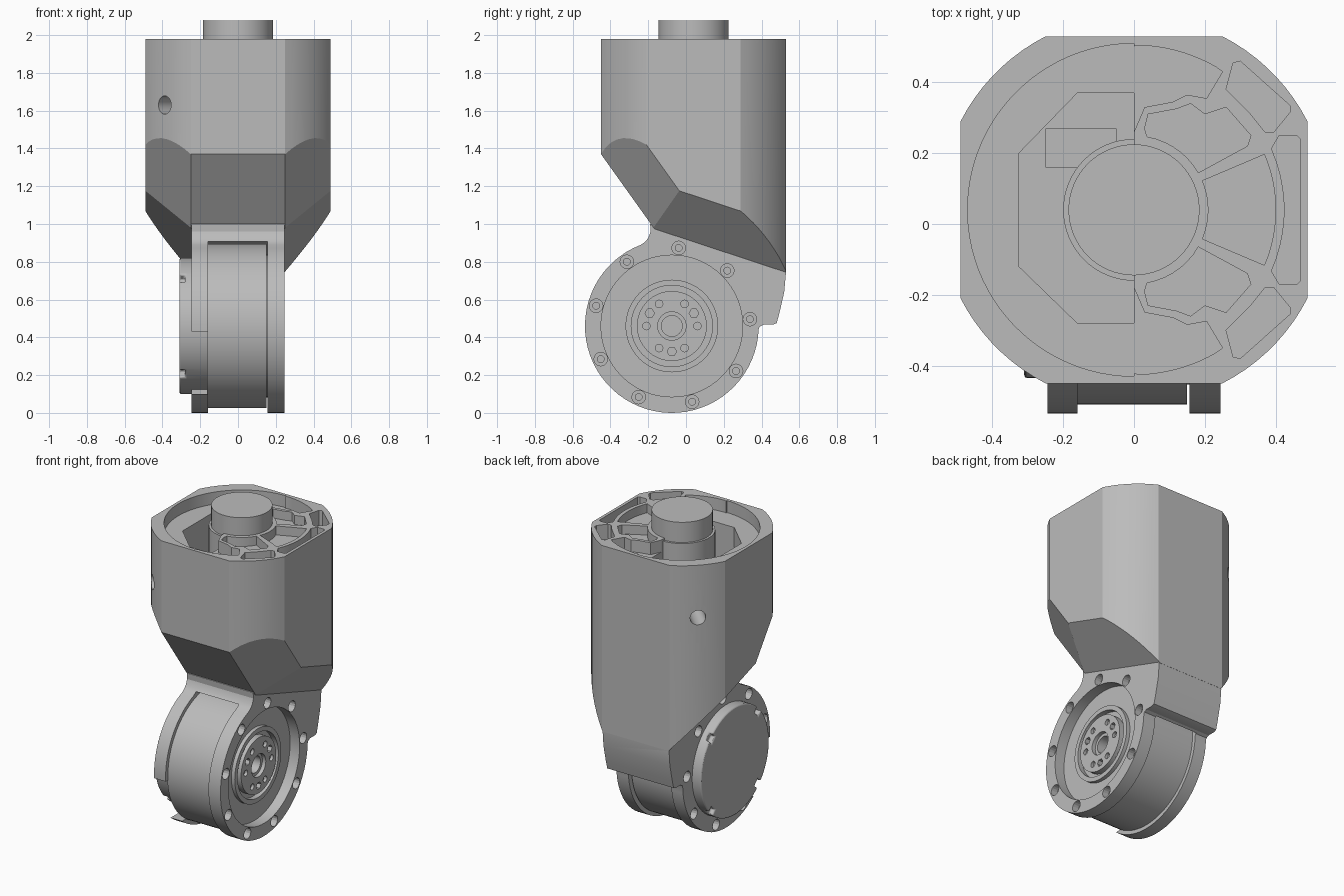
import bpy, bmesh, math
from mathutils import Vector, Matrix

cube = bpy.data.objects.get("Cube")
if cube:
    bpy.data.objects.remove(cube, do_unlink=True)

grey = bpy.data.materials.new("machined_grey")
grey.use_nodes = True
colour = (0.5, 0.5, 0.5, 1)
grey.diffuse_color = colour
grey.node_tree.nodes["Principled BSDF"].inputs["Base Color"].default_value = colour

TOP = (0, 0.04)          # centre of the upper joint (x, y)
SIDE = (-0.075, 0.46)    # centre of the lower joint (y, z)


def arc(c, r, start=0, end=360, n=64):
    """Points on an arc; a full circle leaves out the repeated end point."""
    steps = n if end - start == 360 else n - 1
    angles = [math.radians(start + (end - start) * i / steps) for i in range(n)]
    return [(c[0] + r * math.cos(a), c[1] + r * math.sin(a)) for a in angles]


def sector(r1, r2, a1, a2):
    return arc(TOP, r1, a1, a2, 12) + arc(TOP, r2, a1, a2, 16)[::-1]


def ring_of(c, r, size, angles, n=16):
    """Small circles spread around a centre."""
    return [arc(p, size, n=n) for a in angles for p in arc(c, r, a, a + 1, 2)[:1]]


def flip(poly):
    return [(x, 2 * TOP[1] - y) for x, y in poly]


def link(name, bm):
    bmesh.ops.recalc_face_normals(bm, faces=bm.faces)
    mesh = bpy.data.meshes.new(name)
    bm.to_mesh(mesh)
    bm.free()
    mesh.materials.append(grey)
    ob = bpy.data.objects.new(name, mesh)
    bpy.context.collection.objects.link(ob)
    return ob


def prism(name, polys, a, b, axis="Z"):
    """Extrude one or more outlines from a to b along an axis."""
    bm = bmesh.new()
    for poly in polys:
        place = (lambda u, v, w: (w, u, v)) if axis == "X" else (lambda u, v, w: (u, v, w))
        low = [bm.verts.new(place(u, v, a)) for u, v in poly]
        high = [bm.verts.new(place(u, v, b)) for u, v in poly]
        bm.faces.new(low)
        bm.faces.new(high)
        for i in range(len(poly)):
            j = (i + 1) % len(poly)
            bm.faces.new((low[i], low[j], high[j], high[i]))
    return link(name, bm)


def combine(target, other, operation="DIFFERENCE"):
    mod = target.modifiers.new("cut", "BOOLEAN")
    mod.operation = operation
    mod.solver = "EXACT"
    mod.object = other
    bpy.context.view_layer.update()
    with bpy.context.temp_override(object=target, active_object=target):
        bpy.ops.object.modifier_apply(modifier=mod.name)
    bpy.data.objects.remove(other, do_unlink=True)


def cut(target, polys, a, b, axis="Z"):
    combine(target, prism("cutter", polys, a, b, axis))


def trim(ob, point, normal):
    """Slice away everything on the outer side of a plane."""
    bm = bmesh.new()
    bm.from_mesh(ob.data)
    geom = bm.verts[:] + bm.edges[:] + bm.faces[:]
    bmesh.ops.bisect_plane(bm, geom=geom, plane_co=point, plane_no=Vector(normal).normalized(),
                           clear_outer=True)
    bmesh.ops.holes_fill(bm, edges=[e for e in bm.edges if e.is_boundary])
    bmesh.ops.recalc_face_normals(bm, faces=bm.faces)
    bm.to_mesh(ob.data)
    bm.free()


# Housing: square with rounded corners, tapered underneath by sloping planes
outline = []
for quarter in range(4):
    outline += arc(TOP, 0.55, 27 + 90 * quarter, 63 + 90 * quarter, 10)
housing = prism("housing", [outline], 0.74, 1.98)
trim(housing, (0, -0.45, 1.37), (0, -0.35, -0.25))
for s in (-1, 1):
    trim(housing, (s * 0.25, -0.45, 1.37), (s * 0.0965, -0.084, -0.06))
    trim(housing, (s * 0.24, -0.2, 0.98), (s, -0.33, -1))

# Fork: neck and round flanges, hollowed for the drum
fork = [(-0.1, 1.05), (-0.19, 1.0), (-0.187, 0.96), (-0.2, 0.925), (-0.22, 0.903)]
fork += arc(SIDE, 0.46, 111, 358, 48)
fork += [(0.39, 0.457), (0.41, 0.467), (0.46, 0.467), (0.48, 0.475), (0.495, 0.53),
         (0.52, 0.64), (0.529, 0.74), (0.5, 1.0)]
combine(housing, prism("fork", [fork], -0.245, 0.245, "X"), "UNION")
cut(housing, [arc(SIDE, 0.47)], -0.16, 0.157, "X")
cut(housing, [arc(SIDE, 0.375)], 0.1, 0.3, "X")
cut(housing, [[(-0.6, 0.1), (-0.2, 0.1), (-0.2, 0.43), (-0.6, 0.43)]], -0.3, -0.15, "X")

# Flange screw holes, counterbored on both sides
screws = range(5, 365, 40)
for s in (-1, 1):
    ends = sorted((s * 0.2, s * 0.3))
    cut(housing, ring_of(SIDE, 0.415, 0.036, screws), *ends, "X")
    cut(housing, ring_of(SIDE, 0.415, 0.018, screws), *sorted((s * 0.18, s * 0.22)), "X")

# Open half: shallow round recess above a deep well
cut(housing, [arc(TOP, 0.47, 90, 270, 48)], 1.9, 2.1)
cut(housing, [[(0, 0.37), (-0.16, 0.37), (-0.325, 0.2), (-0.325, -0.12),
               (-0.16, -0.28), (0, -0.28)]], 1.3, 2.1)

# Ribbed half: pockets mirrored front to back
corner = [(0.26, 0.38), (0.28, 0.455), (0.3, 0.46), (0.44, 0.335), (0.44, 0.315),
          (0.395, 0.26), (0.37, 0.26), (0.33, 0.31)]
web = [(0.03, 0.27), (0.04, 0.31), (0.12, 0.325), (0.16, 0.34), (0.2, 0.31), (0.26, 0.33),
       (0.33, 0.25), (0.32, 0.22)] + arc(TOP, 0.21, 30, 80, 8)
gap = [(-0.01, 0.5)] + arc(TOP, 0.465, 88, 60, 10) + [(0.25, 0.43), (0.205, 0.355),
       (0.15, 0.365), (0.11, 0.345), (0.03, 0.33), (0, 0.26), (-0.01, 0.26)]
edge = arc(TOP, 0.425, -24, 24, 10) + [(0.41, 0.25), (0.46, 0.25), (0.47, 0.24),
                                       (0.47, -0.16), (0.46, -0.17), (0.41, -0.17)]
for depth, shapes in ((1.9, [gap, flip(gap)]), (1.88, [corner, flip(corner), edge]),
                      (1.92, [web, flip(web), sector(0.21, 0.4, -23, 23)])):
    cut(housing, shapes, depth, 2.1)
cut(housing, [arc(TOP, 0.185)], 1.3, 2.1)

# Cross holes through the two right-hand corners
for angle in (135, 225):
    hole = prism("cutter", [arc((0, 1.63), 0.048, n=24)], 0.3, 0.7, "X")
    hole.data.transform(Matrix.Translation((0, TOP[1], 0)) @ Matrix.Rotation(math.radians(angle), 4, "Z"))
    combine(housing, hole)


def hub(name, centre, low, high, axis, radius, bore, turn):
    """Output hub with a bore, six plain holes and three socket screws."""
    ob = prism(name, [arc(centre, radius)], low, high, axis)
    cut(ob, [arc(centre, bore, n=48)], high - 0.15, high + 0.1, axis)
    cut(ob, ring_of(centre, 0.135, 0.02, range(turn, turn + 360, 60)), high - 0.02, high + 0.1, axis)
    cut(ob, ring_of(centre, 0.135, 0.025, range(turn + 30, turn + 390, 120), 6),
        high - 0.05, high + 0.1, axis)
    return ob


# Upper joint: hub inside a sleeve
parts = [housing, hub("upper_hub", TOP, 1.25, 1.995, "Z", 0.165, 0.09, 30)]
sleeve = prism("upper_sleeve", [arc(TOP, 0.2)], 1.25, 1.965)
cut(sleeve, [arc(TOP, 0.172)], 1.85, 2.1)
cut(sleeve, [arc(TOP, 0.16)], 1.3, 1.9)
parts.append(sleeve)
parts.append(prism("well_block", [[(-0.25, 0.16), (-0.05, 0.16), (-0.05, 0.27), (-0.25, 0.27)]],
                   1.25, 1.6))

# Lower joint: drum, face ring and hub
drum = prism("drum", [arc(SIDE, 0.435, n=96)], -0.165, 0.15, "X")
cut(drum, [arc(SIDE, 0.24)], 0.1, 0.3, "X")
parts.append(drum)
parts.append(prism("drum_face", [arc(SIDE, 0.378)], 0.145, 0.175, "X"))
cut(parts[-1], [arc(SIDE, 0.235)], 0.1, 0.3, "X")
ring = prism("face_ring", [arc(SIDE, 0.245)], 0.09, 0.2, "X")
cut(ring, [arc(SIDE, 0.215)], 0.165, 0.3, "X")
cut(ring, [arc(SIDE, 0.18)], 0.0, 0.2, "X")
parts.append(ring)
parts.append(hub("lower_hub", SIDE, 0.0, 0.205, "X", 0.185, 0.055, 0))
cut(parts[-1], [arc(SIDE, 0.075, n=48)], 0.18, 0.3, "X")

# End cap with four rim notches
cap = prism("end_cap", [arc(SIDE, 0.36)], -0.31, -0.15, "X")
for angle in range(45, 405, 90):
    turn = Matrix.Rotation(math.radians(angle), 2)
    slot = [tuple(turn @ Vector(p) + Vector(SIDE))
            for p in ((0.32, -0.025), (0.4, -0.025), (0.4, 0.025), (0.32, 0.025))]
    cut(cap, [slot], -0.4, -0.28, "X")
bevel = cap.modifiers.new("edge", "BEVEL")
bevel.width = 0.008
bevel.segments = 2
bevel.limit_method = "ANGLE"
bevel.angle_limit = math.radians(50)
parts.append(cap)

# Smooth round walls, keep machined edges crisp
bpy.ops.object.select_all(action="DESELECT")
for ob in parts:
    ob.select_set(True)
bpy.context.view_layer.objects.active = housing
bpy.ops.object.shade_smooth_by_angle(angle=math.radians(22))
